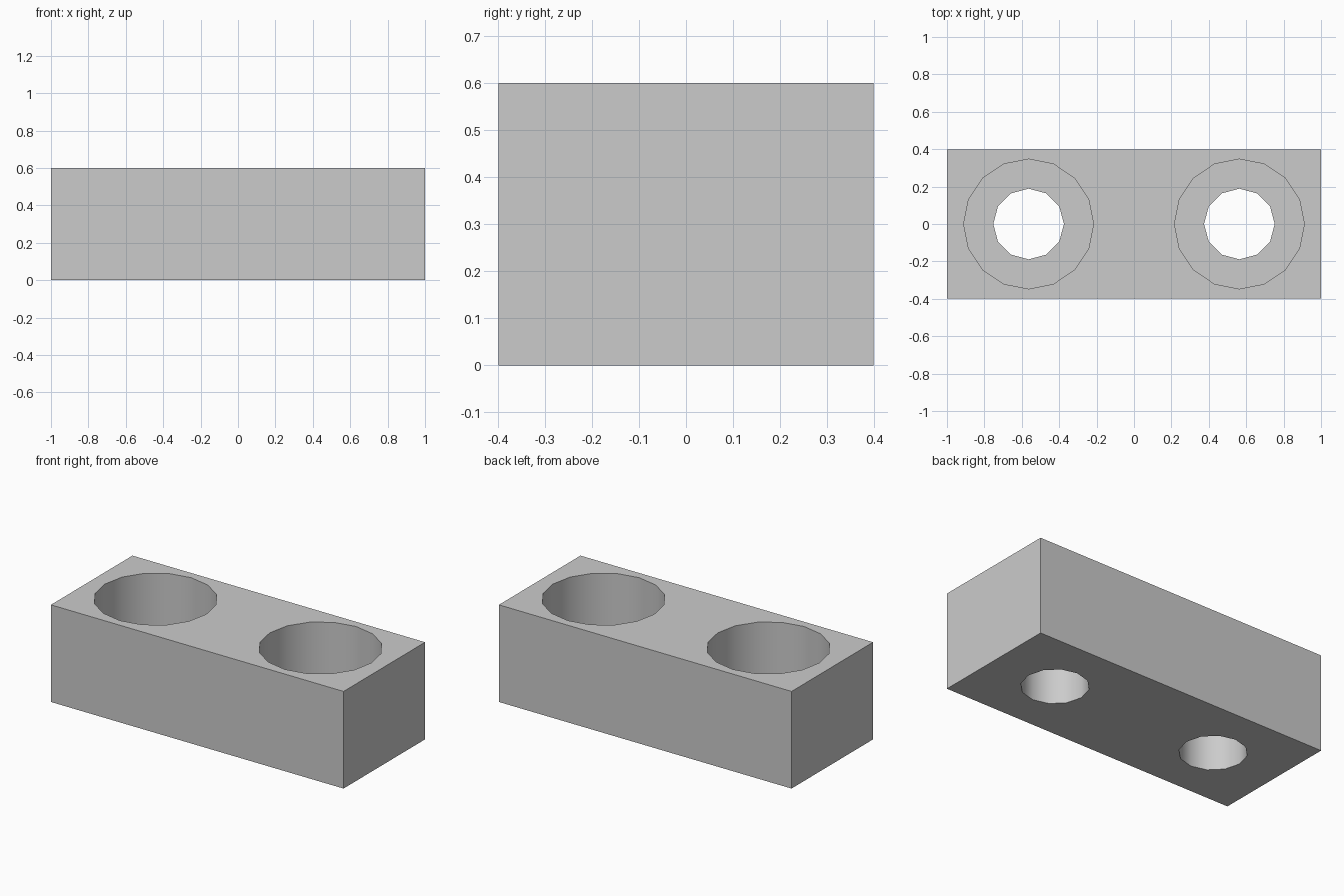
import bpy
import bmesh
from math import cos, sin, tau, radians

cube = bpy.data.objects.get("Cube")
if cube:
    bpy.data.objects.remove(cube, do_unlink=True)

HALF_X, HALF_Y, HEIGHT = 1.0, 0.398, 0.6
HOLE_X, FLOOR_Z = 0.5635, 0.225
BORE_R, BORE_SIDES = 0.347, 16
HOLE_R, HOLE_SIDES = 0.189, 12

bm = bmesh.new()


def loop(points, z):
    """Closed loop of edges at height z."""
    verts = [bm.verts.new((x, y, z)) for x, y in points]
    edges = [bm.edges.new((v, verts[i - 1])) for i, v in enumerate(verts)]
    return verts, edges


def circle(cx, radius, sides):
    return [(cx + radius * cos(tau * i / sides), radius * sin(tau * i / sides))
            for i in range(sides)]


def wall(low, high):
    """Quads between two loops with equal vertex counts."""
    for i in range(len(low)):
        bm.faces.new((low[i - 1], low[i], high[i], high[i - 1]))


def fill(edges):
    """Flat face area bounded by loops, leaving inner loops open."""
    bmesh.ops.triangle_fill(bm, use_beauty=True, use_dissolve=False,
                            edges=edges, normal=(0, 0, 1))


# Outer block walls
outline = [(-HALF_X, -HALF_Y), (HALF_X, -HALF_Y), (HALF_X, HALF_Y), (-HALF_X, HALF_Y)]
base, base_edges = loop(outline, 0)
top, top_edges = loop(outline, HEIGHT)
wall(base, top)

# Two counterbored through holes
for cx in (-HOLE_X, HOLE_X):
    bore = circle(cx, BORE_R, BORE_SIDES)
    hole = circle(cx, HOLE_R, HOLE_SIDES)
    rim, rim_edges = loop(bore, HEIGHT)
    bore_low, bore_low_edges = loop(bore, FLOOR_Z)
    hole_high, hole_high_edges = loop(hole, FLOOR_Z)
    hole_low, hole_low_edges = loop(hole, 0)
    wall(bore_low, rim)
    wall(hole_low, hole_high)
    fill(bore_low_edges + hole_high_edges)
    top_edges += rim_edges
    base_edges += hole_low_edges

# Top and bottom faces around the holes
fill(top_edges)
fill(base_edges)
bmesh.ops.recalc_face_normals(bm, faces=bm.faces[:])

mesh = bpy.data.meshes.new("mounting_block")
bm.to_mesh(mesh)
bm.free()
block = bpy.data.objects.new("mounting_block", mesh)
bpy.context.collection.objects.link(block)

# Plain grey material
grey = bpy.data.materials.new("light grey")
grey.use_nodes = True
colour = (0.6, 0.6, 0.6, 1)
grey.diffuse_color = colour
grey.node_tree.nodes["Principled BSDF"].inputs["Base Color"].default_value = colour
mesh.materials.append(grey)

# Smooth bore walls, sharp block edges
bpy.ops.object.select_all(action='DESELECT')
block.select_set(True)
bpy.context.view_layer.objects.active = block
bpy.ops.object.shade_smooth_by_angle(angle=radians(35))
